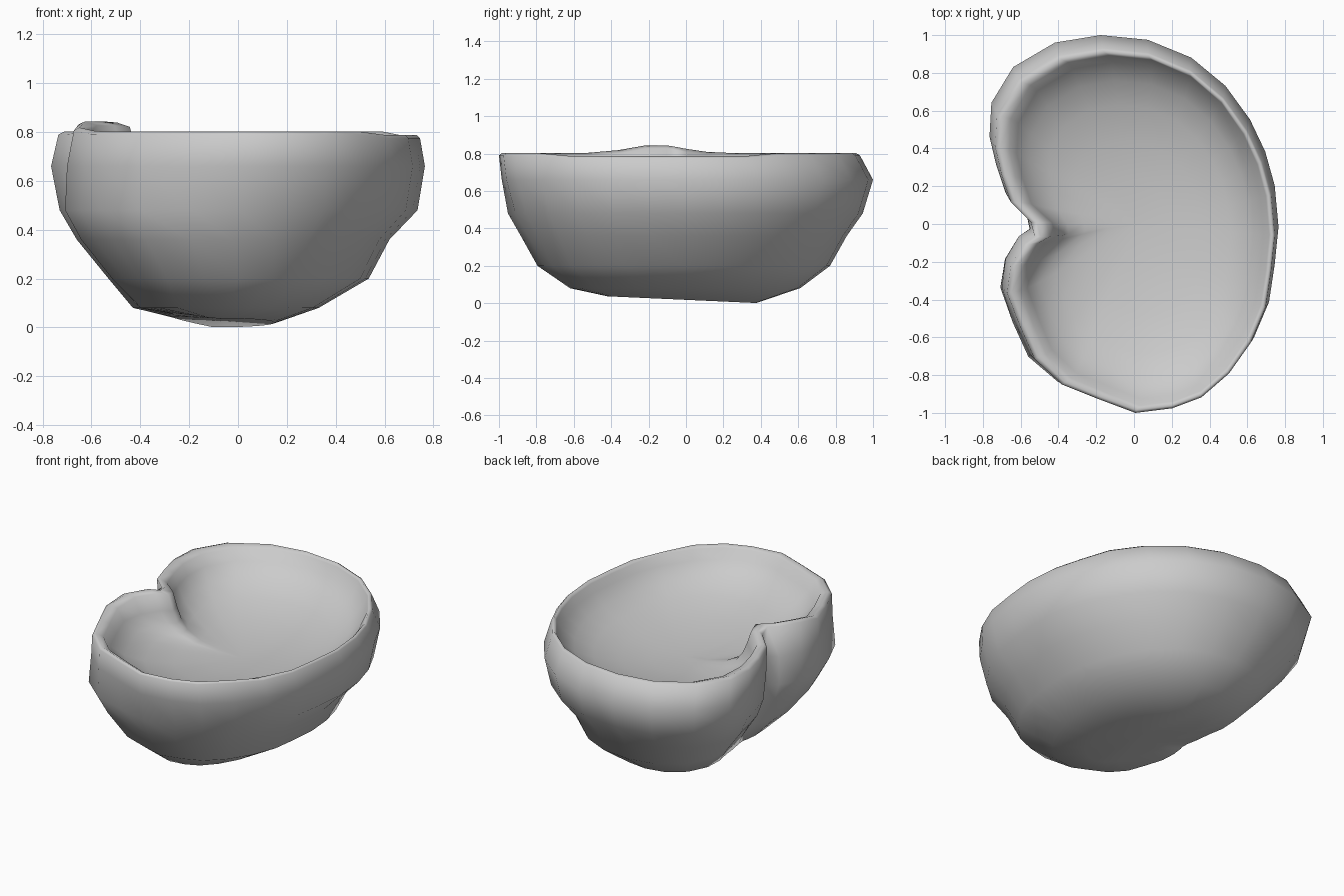
import bpy, bmesh, math

# Kidney-shaped plan of the widest ring, clockwise from the notch
PLAN = [(-.57, .05), (-.68, .16), (-.73, .31), (-.765, .46), (-.755, .64), (-.64, .83),
        (-.42, .96), (-.18, 1), (.07, .975), (.30, .88), (.48, .73), (.61, .55),
        (.69, .38), (.74, .20), (.76, -.02), (.74, -.22), (.71, -.42), (.63, -.61),
        (.51, -.78), (.36, -.91), (.20, -.97), (0, -.995), (-.20, -.92), (-.40, -.84),
        (-.55, -.70), (-.63, -.52), (-.70, -.34), (-.68, -.19), (-.61, -.07), (-.55, -.03)]

# Wall rings: height, min x, max x, min y, max y, how far the notch is filled
OUTER = [(.018, -.27, .15, -.42, .38, .9),
         (.08, -.43, .33, -.62, .61, .75),
         (.20, -.53, .535, -.78, .77, .5),
         (.36, -.66, .62, -.865, .86, .25),
         (.48, -.73, .735, -.935, .945, .1),
         (.66, -.765, .765, -.985, 1.0, 0)]
RIM = [(.79, -.735, .745, -1.0, .93, 0),
       (.802, -.71, .732, -.985, .91, -.08),
       (.785, -.66, .715, -.962, .893, -.15)]
# Shallow dished inside, gently curved all the way to the middle
INNER = [(.725, -.62, .685, -.925, .855, -.15),
         (.655, -.55, .62, -.83, .76, 0),
         (.60, -.45, .51, -.69, .63, .3),
         (.555, -.31, .36, -.48, .44, .6),
         (.53, -.15, .19, -.25, .24, .8)]


def add_ring(bm, ring, bulge=0):
    z, x0, x1, y0, y1, fill = ring
    verts = []
    for px, py in PLAN:
        # the notch softens away from the rim
        if px < -.5 and -.25 < py < .25:
            px += fill * (-.72 - px)
        x = x0 + (px + .765) / 1.525 * (x1 - x0)
        y = y0 + (py + .995) / 1.995 * (y1 - y0)
        # front left lobe is fuller low down
        k = 1 + bulge * max(0, -(x + y) / math.hypot(x, y) / 1.414 - .6) / .4
        x, y = x * k, y * k
        h = z
        if z > .75:      # raised lip beside the notch, lower lip on the right
            if x < -.4:
                h += .045 * math.exp(-((y + .16) / .2) ** 2)
            elif x > .6:
                h -= .015
        elif z < .06:    # uneven base, tilted up on the left
            h += .2 * max(0, -.1 - x) - .045 * y
        verts.append(bm.verts.new((x, y, h)))
    return verts


# Bowl shell: outside, rolled rim, inside
bm = bmesh.new()
rings = [add_ring(bm, r, .07 if .1 < r[0] < .5 else 0) for r in OUTER]
rings += [add_ring(bm, r) for r in RIM + INNER]
n = len(PLAN)
for a, b in zip(rings, rings[1:]):
    for i in range(n):
        j = (i + 1) % n
        bm.faces.new((a[i], a[j], b[j], b[i]))
for ring, pos in ((rings[0], (-.06, 0, .035)), (rings[-1], (.02, 0, .52))):
    c = bm.verts.new(pos)
    for i in range(n):
        bm.faces.new((ring[i], ring[(i + 1) % n], c))
bmesh.ops.recalc_face_normals(bm, faces=bm.faces)
for f in bm.faces:
    f.smooth = True

mesh = bpy.data.meshes.new("kidney_bowl")
bm.to_mesh(mesh)
bm.free()
bowl = bpy.data.objects.new("kidney_bowl", mesh)
bpy.context.collection.objects.link(bowl)
